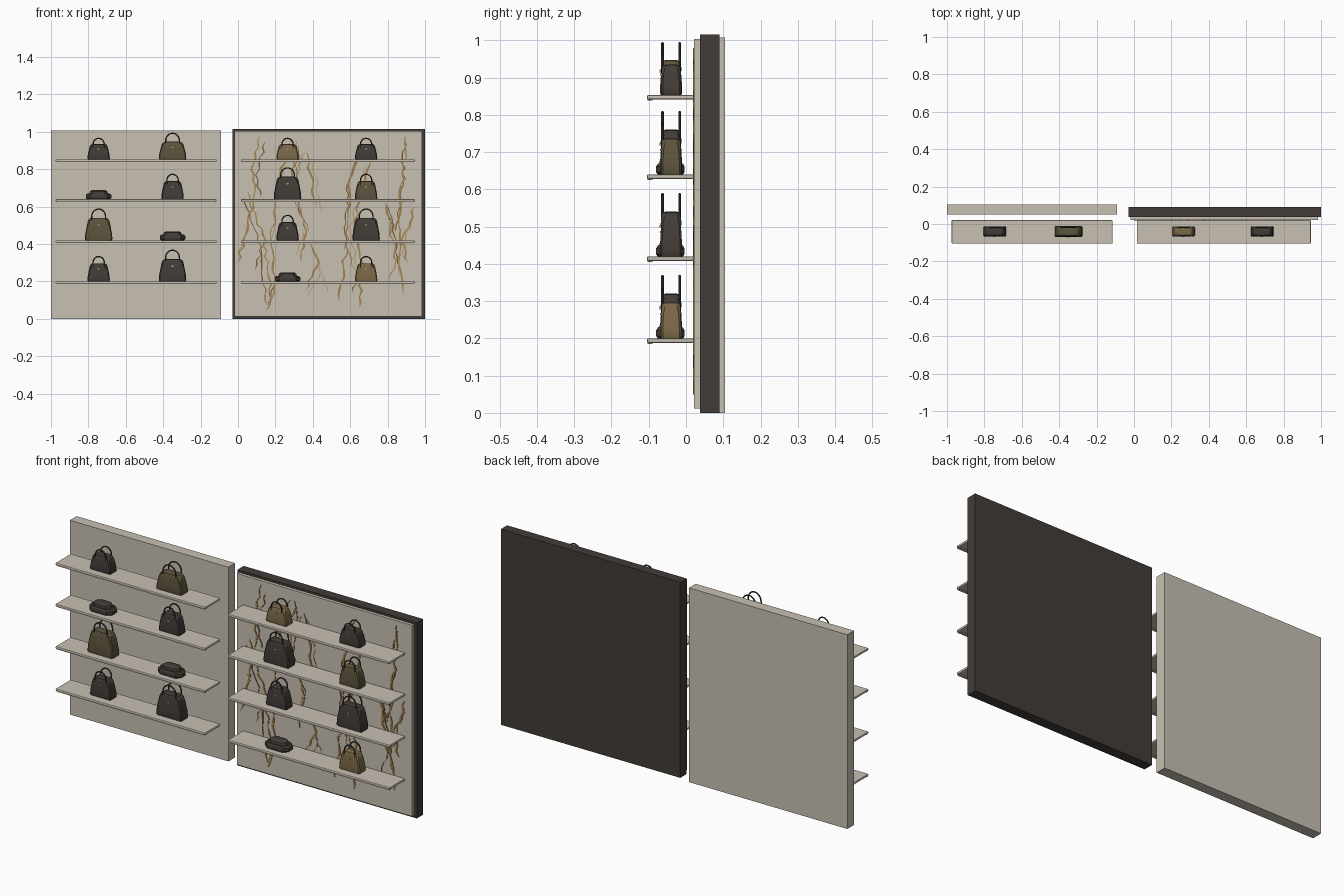
import bpy, bmesh, math, random
from mathutils import Vector

random.seed(7)
if "Cube" in bpy.data.objects:
    bpy.data.objects.remove(bpy.data.objects["Cube"])


def material(name, r, g, b):
    m = bpy.data.materials.new(name)
    m.use_nodes = True
    m.diffuse_color = (r, g, b, 1)
    m.node_tree.nodes["Principled BSDF"].inputs["Base Color"].default_value = (r, g, b, 1)
    return m


STONE = material("pale stone", 0.58, 0.53, 0.45)
DARK = material("dark charcoal", 0.055, 0.046, 0.039)
OLIVE = material("olive leather", 0.11, 0.088, 0.047)
TAN = material("tan leather", 0.20, 0.14, 0.065)
METAL = material("clasp metal", 0.45, 0.40, 0.30)
VEINS = [material("gold vein", 0.37, 0.23, 0.085),
         material("brown vein", 0.20, 0.12, 0.045),
         material("pale vein", 0.47, 0.35, 0.20)]


def finish(name, bm, mat, smooth=False):
    bmesh.ops.recalc_face_normals(bm, faces=bm.faces)
    me = bpy.data.meshes.new(name)
    bm.to_mesh(me)
    bm.free()
    me.materials.append(mat)
    ob = bpy.data.objects.new(name, me)
    bpy.context.collection.objects.link(ob)
    if smooth:
        bpy.ops.object.select_all(action="DESELECT")
        ob.select_set(True)
        bpy.context.view_layer.objects.active = ob
        bpy.ops.object.shade_smooth_by_angle(angle=math.radians(35))
    return ob


def box(name, lo, hi, mat, bevel=0):
    bm = bmesh.new()
    bmesh.ops.create_cube(bm, size=1)
    for v in bm.verts:
        v.co = [a + (c + 0.5) * (b - a) for a, b, c in zip(lo, hi, v.co)]
    if bevel:
        bmesh.ops.bevel(bm, geom=bm.edges[:], offset=bevel, segments=2, affect="EDGES", profile=0.5)
    return finish(name, bm, mat)


def loft(name, centre, rings, mat):
    """Stack chamfered rectangles given as (height, half width, half depth, chamfer)."""
    bm = bmesh.new()
    loops = []
    for z, w, d, c in rings:
        pts = [(w - c, -d), (w, c - d), (w, d - c), (w - c, d),
               (c - w, d), (-w, d - c), (-w, c - d), (c - w, -d)]
        loops.append([bm.verts.new(centre + Vector((x, y, z))) for x, y in pts])
    for a, b in zip(loops, loops[1:]):
        for i in range(8):
            j = (i + 1) % 8
            bm.faces.new((a[i], a[j], b[j], b[i]))
    bm.faces.new(loops[0][::-1])
    bm.faces.new(loops[-1])
    return finish(name, bm, mat, True)


def tube(name, points, radius, mat, sides=8):
    """Round strap lying in a plane of constant y."""
    bm = bmesh.new()
    loops = []
    for i, p in enumerate(points):
        t = (points[min(i + 1, len(points) - 1)] - points[max(i - 1, 0)]).normalized()
        n = Vector((t.z, 0, -t.x))
        angles = [math.tau * k / sides for k in range(sides)]
        loops.append([bm.verts.new(p + radius * (n * math.cos(a) + Vector((0, math.sin(a), 0))))
                      for a in angles])
    for a, b in zip(loops, loops[1:]):
        for i in range(sides):
            j = (i + 1) % sides
            bm.faces.new((a[i], a[j], b[j], b[i]))
    bm.faces.new(loops[0])
    bm.faces.new(loops[-1])
    return finish(name, bm, mat, True)


def handbag(x, z, width, body, total, mat):
    c = Vector((x, -0.04, z))
    w, d = width / 2, 0.019 + width * 0.07
    loft("handbag_body", c, [
        (0, w * 0.96, d * 0.95, 0.004), (body * 0.06, w, d, 0.005),
        (body * 0.3, w * 0.97, d, 0.005), (body * 0.72, w * 0.84, d * 0.9, 0.005),
        (body * 0.9, w * 0.77, d * 0.82, 0.006), (body * 0.97, w * 0.7, d * 0.74, 0.006),
        (body, w * 0.6, d * 0.6, 0.006)], mat)
    # overlapping top flap and its strap
    loft("handbag_flap", c, [
        (body * 0.7, w * 0.78, d * 0.97, 0.004), (body * 0.9, w * 0.71, d * 0.9, 0.005),
        (body * 1.0, w * 0.62, d * 0.75, 0.006), (body * 1.02, w * 0.5, d * 0.5, 0.006)], mat)
    box("handbag_clasp", c + Vector((-0.005, -d - 0.002, body * 0.66)),
        c + Vector((0.005, -d * 0.8, body * 0.72)), METAL)
    # pair of arched handles
    hw = w * 0.5
    spring = total - hw * 1.15
    for s in (-1, 1):
        pts = [c + Vector((hw * 1.05, s * 0.023, body * 0.72))]
        for k in range(13):
            a = math.pi * k / 12
            pts.append(c + Vector((hw * math.cos(a), s * 0.023,
                                   spring + (hw * 1.15 - 0.003) * math.sin(a))))
        pts.append(c + Vector((-hw * 1.05, s * 0.023, body * 0.72)))
        tube("handbag_handle", pts, 0.0035, DARK)


def clutch(x, z):
    c = Vector((x, -0.042, z))
    loft("clutch_body", c, [(0, 0.062, 0.034, 0.02), (0.006, 0.068, 0.038, 0.022),
                            (0.022, 0.068, 0.038, 0.022), (0.03, 0.06, 0.033, 0.02)], DARK)
    loft("clutch_lid", c, [(0.029, 0.05, 0.03, 0.018), (0.042, 0.046, 0.027, 0.017),
                           (0.048, 0.036, 0.02, 0.014)], DARK)


# wall panels
box("left_panel", (-1, 0.05, 0), (-0.09, 0.105, 1.008), STONE)
box("right_backing", (-0.03, 0.038, 0), (1, 0.09, 1.015), DARK)
box("right_face_panel", (-0.02, 0.022, 0.012), (0.985, 0.039, 1.004), STONE)

# shelves
LEVELS = [0.853, 0.64, 0.42, 0.2]
for top in LEVELS:
    for a, b in ((-0.975, -0.115), (0.015, 0.945)):
        box("shelf", (a, -0.105, top - 0.012), (b, 0.021, top), STONE, 0.004)
        box("shelf_front_lip", (a + 0.004, -0.103, top - 0.015), (b - 0.004, -0.09, top - 0.011), STONE)

# bags on each shelf, left to right: width, body height, total height
LOW, TALL = (0.12, 0.08, 0.115), (0.12, 0.095, 0.136)
WIDE, BIG = (0.147, 0.092, 0.142), (0.147, 0.118, 0.17)
COLUMNS = [-0.745, -0.35, 0.265, 0.685]
ROWS = [
    [(LOW, DARK), (WIDE, OLIVE), (LOW, TAN), (LOW, DARK)],
    [None, (TALL, DARK), (BIG, DARK), (TALL, OLIVE)],
    [(BIG, OLIVE), None, (TALL, DARK), (BIG, DARK)],
    [(TALL, DARK), (BIG, DARK), None, (TALL, TAN)],
]
for z, row in zip(LEVELS, ROWS):
    for x, item in zip(COLUMNS, row):
        if item:
            handbag(x, z, *item[0], item[1])
        else:
            clutch(x, z)


# jagged veins running down the right panel
def vein(path, thick, mat, y):
    pts = []
    for (x0, z0), (x1, z1) in zip(path, path[1:]):
        n = max(2, round(math.hypot(x1 - x0, z1 - z0) / 0.03))
        pts += [(x0 + (x1 - x0) * k / n + random.uniform(-0.011, 0.011),
                 z0 + (z1 - z0) * k / n) for k in range(n)]
    pts.append(path[-1])
    bm = bmesh.new()
    pairs = []
    for i, (x, z) in enumerate(pts):
        h = thick * random.uniform(0.4, 1) * (0.15 if i in (0, len(pts) - 1) else 1) / 2
        pairs.append((bm.verts.new((x - h, y, z)), bm.verts.new((x + h, y, z))))
    for (a, b), (c, d) in zip(pairs, pairs[1:]):
        bm.faces.new((a, b, d, c))
    out = bmesh.ops.extrude_face_region(bm, geom=bm.faces[:])
    for v in out["geom"]:
        if isinstance(v, bmesh.types.BMVert):
            v.co.y = 0.0225
    finish("panel_vein", bm, mat)


TRACKS = [
    [(0.12, 0.98), (0.08, 0.8), (0.1, 0.68), (0.05, 0.5), (0, 0.3)],
    [(0.28, 0.95), (0.22, 0.75), (0.18, 0.45), (0.2, 0.2), (0.16, 0.05)],
    [(0.31, 0.95), (0.28, 0.7), (0.36, 0.5), (0.34, 0.3)],
    [(0.36, 0.9), (0.42, 0.6)], [(0.05, 0.68), (0.14, 0.42), (0.18, 0.1)],
    [(0.38, 0.4), (0.43, 0.3), (0.36, 0.15)],
    [(0.66, 0.95), (0.6, 0.72), (0.58, 0.4), (0.54, 0.1)],
    [(0.71, 0.85), (0.62, 0.5), (0.66, 0.3), (0.65, 0.06)],
    [(0.9, 0.98), (0.88, 0.72), (0.85, 0.5), (0.91, 0.3)],
    [(0.94, 0.6), (0.86, 0.35), (0.88, 0.15)], [(0.79, 0.62), (0.85, 0.3)],
]
for i, track in enumerate(TRACKS):
    y = 0.0195 - 0.0001 * i
    vein(track, 0.014, VEINS[0], y)
    shift = random.uniform(-0.03, 0.03)
    vein([(x + shift, z - 0.03) for x, z in track[:3]], 0.009, VEINS[1 + i % 2], y + 0.001)
    # short side branch
    x, z = track[-2]
    vein([(x, z), (x + random.choice((-1, 1)) * 0.05, z - 0.16)], 0.008, VEINS[i % 3], y + 0.0015)
